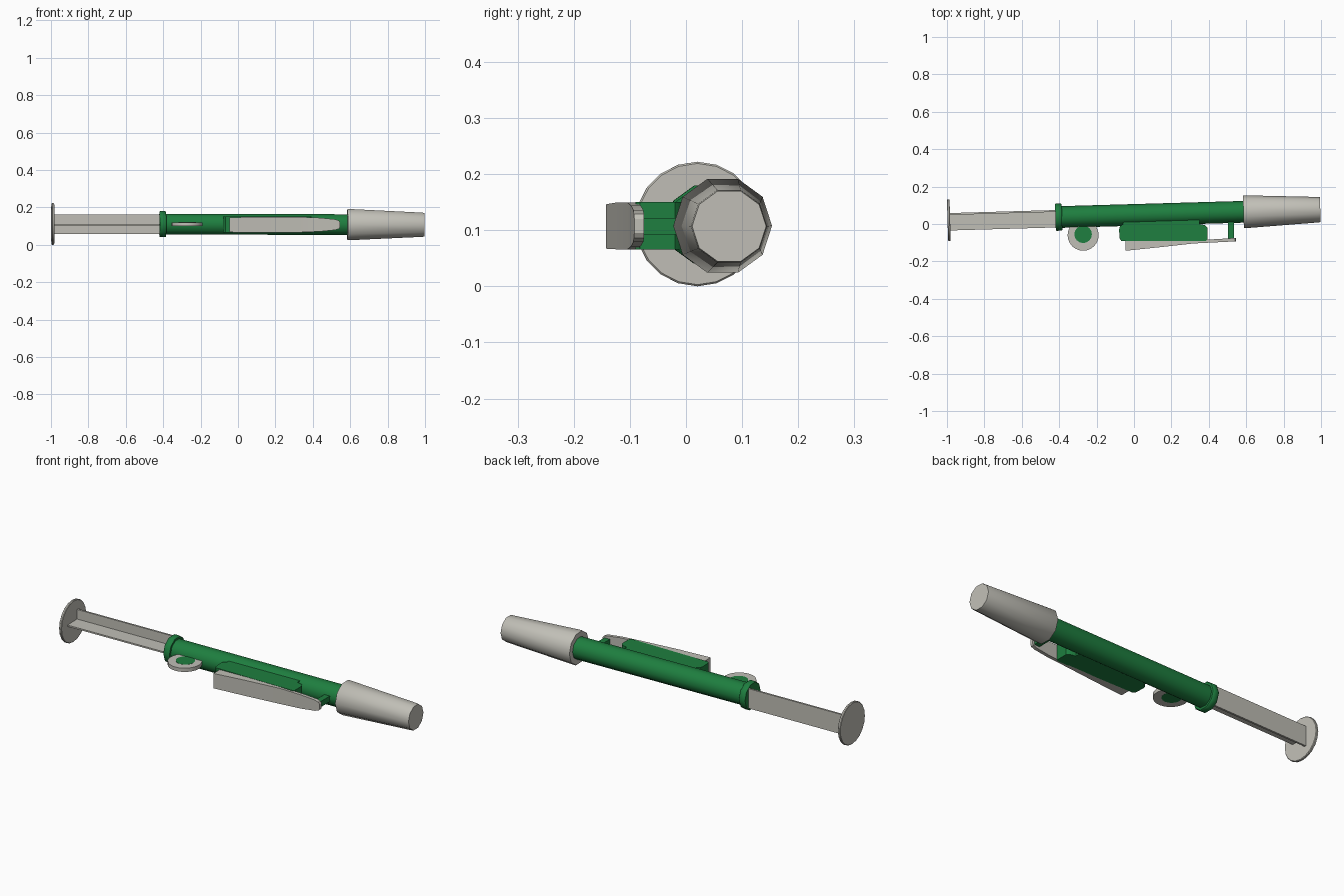
import bpy, bmesh, math

if "Cube" in bpy.data.objects:
    bpy.data.objects.remove(bpy.data.objects["Cube"])

def material(name, rgb):
    m = bpy.data.materials.new(name)
    m.diffuse_color = (*rgb, 1)
    m.use_nodes = True
    m.node_tree.nodes["Principled BSDF"].inputs["Base Color"].default_value = m.diffuse_color
    return m

GREEN = material("green plastic", (0.013, 0.21, 0.05))
GREY = material("warm light grey", (0.53, 0.52, 0.47))
SLOPE = 0.0285  # the whole body leans slightly in plan

def axis(x):
    return 0.0485 + SLOPE * x, 0.109 - 0.002 * x

def loft(name, rings, mat, smooth=None):
    """Skin a list of equal-length rings and cap both ends."""
    bm = bmesh.new()
    vs = [[bm.verts.new(p) for p in r] for r in rings]
    n = len(vs[0])
    for a, b in zip(vs, vs[1:]):
        for i in range(n):
            j = (i + 1) % n
            bm.faces.new((a[i], a[j], b[j], b[i]))
    bm.faces.new(vs[0][::-1])
    bm.faces.new(vs[-1])
    bmesh.ops.recalc_face_normals(bm, faces=bm.faces)
    me = bpy.data.meshes.new(name)
    bm.to_mesh(me)
    bm.free()
    me.materials.append(mat)
    ob = bpy.data.objects.new(name, me)
    bpy.context.collection.objects.link(ob)
    if smooth:
        bpy.ops.object.select_all(action='DESELECT')
        bpy.context.view_layer.objects.active = ob
        ob.select_set(True)
        bpy.ops.object.shade_smooth_by_angle(angle=math.radians(smooth))
    return ob

def turned(name, stations, mat, sides=10):
    """Round part along the leaning axis from (x, radius) stations."""
    rings = []
    for x, r in stations:
        y, z = axis(x)
        ring = []
        for i in range(sides):
            a = 2 * math.pi * i / sides
            dy = r * math.cos(a)
            ring.append((x - SLOPE * dy, y + dy, z + r * math.sin(a)))
        rings.append(ring)
    return loft(name, rings, mat, 40)

def box_sections(name, sections, mat, smooth=None):
    """Skin rectangles given as (x, y0, y1, z0, z1)."""
    return loft(name, [[(x, y0, z0), (x, y1, z0), (x, y1, z1), (x, y0, z1)]
                       for x, y0, y1, z0, z1 in sections], mat, smooth)

def plate(name, pts, z0, z1, mat, smooth=None):
    return loft(name, [[(x, y, z) for x, y in pts] for z in (z0, z1)], mat, smooth)

def circle(cx, cy, r, n):
    return [(cx + r * math.cos(2 * math.pi * i / n),
             cy + r * math.sin(2 * math.pi * i / n)) for i in range(n)]

# Round body parts
turned("barrel", [(-0.40, 0.058), (0.59, 0.058)], GREEN)
turned("collar", [(-0.42, 0.069), (-0.415, 0.073), (-0.39, 0.073), (-0.385, 0.069)], GREEN)
turned("nose_cone", [(0.585, 0.086), (0.59, 0.088), (0.985, 0.068), (0.996, 0.066)], GREY)
turned("thumb_disc", [(-0.997, 0.108), (-0.994, 0.111), (-0.986, 0.111), (-0.983, 0.108)],
       GREY, 20)

# Plunger: upright back plate with a horizontal rib towards the front
def plunger_part(name, off0, off1, z0, z1):
    box_sections(name, [(x, axis(x)[0] + off0, axis(x)[0] + off1, z0, z1)
                        for x in (-0.988, -0.39)], GREY)

plunger_part("plunger_plate", 0.028, 0.038, 0.058, 0.163)
plunger_part("plunger_rib", -0.055, 0.03, 0.104, 0.112)

# Thumb wheel with its green hub
plate("thumb_wheel", circle(-0.272, -0.06, 0.083, 24), 0.1, 0.12, GREY, 40)
plate("wheel_hub", circle(-0.272, -0.055, 0.047, 16), 0.099, 0.121, GREEN, 40)

# Lever housing with rounded corners
plate("lever_housing",
      [(-0.06, 0.04), (-0.06, -0.002), (-0.075, -0.012), (-0.08, -0.03),
       (-0.076, -0.08), (-0.068, -0.09), (0.385, -0.09), (0.393, -0.082),
       (0.393, -0.02), (0.38, -0.006), (0.35, 0.0), (0.35, 0.04)],
      0.066, 0.15, GREEN, 40)

# Tapering release lever
box_sections("release_lever",
             [(-0.045, -0.143, -0.088, 0.067, 0.146),
              (0.12, -0.126, -0.088, 0.066, 0.149),
              (0.32, -0.104, -0.086, 0.066, 0.149),
              (0.44, -0.098, -0.081, 0.071, 0.144),
              (0.52, -0.094, -0.076, 0.079, 0.136),
              (0.54, -0.093, -0.075, 0.086, 0.129),
              (0.546, -0.092, -0.075, 0.095, 0.12)], GREY, 30)

# Post joining the lever tip to the barrel
plate("lever_post", [(0.503, -0.08), (0.535, -0.08), (0.535, 0.04), (0.503, 0.04)],
      0.092, 0.122, GREEN)
